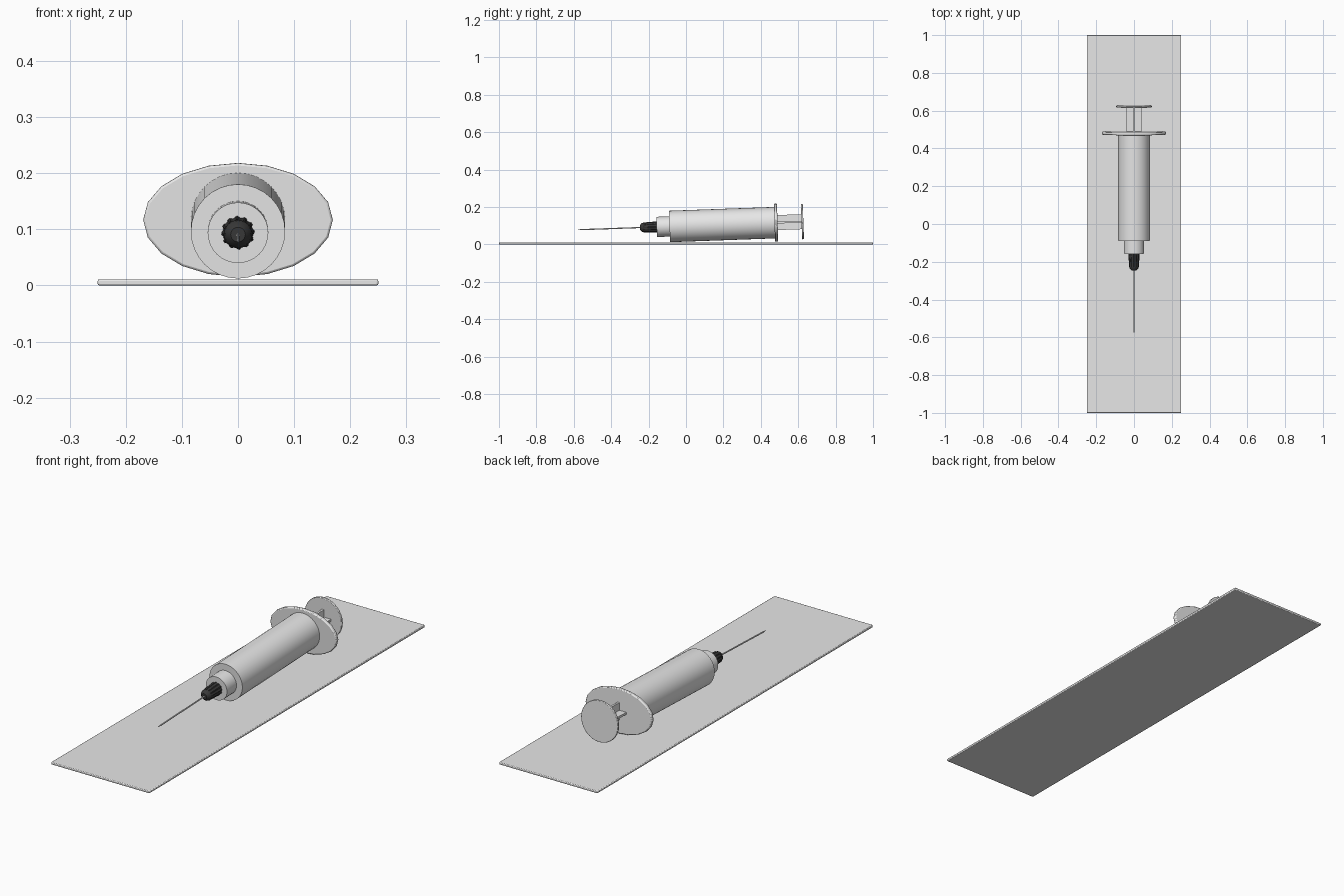
import bpy, bmesh, math
from mathutils import Matrix

if "Cube" in bpy.data.objects:
    bpy.data.objects.remove(bpy.data.objects["Cube"])

def material(name, c):
    m = bpy.data.materials.new(name)
    m.diffuse_color = (*c, 1)
    m.use_nodes = True
    m.node_tree.nodes["Principled BSDF"].inputs["Base Color"].default_value = m.diffuse_color
    return m

grey = material("light grey", (0.8, 0.8, 0.8))
black = material("black", (0.04, 0.04, 0.04))

# the syringe lies along y and tilts up slightly towards the plunger
TILT = Matrix.Translation((0, 0, 0.0995)) @ Matrix.Rotation(0.036, 4, 'X')

def finish(name, bm, mat, tilt=True, bevel=0, smooth=True):
    bmesh.ops.recalc_face_normals(bm, faces=bm.faces)
    me = bpy.data.meshes.new(name)
    bm.to_mesh(me)
    bm.free()
    ob = bpy.data.objects.new(name, me)
    bpy.context.collection.objects.link(ob)
    me.materials.append(mat)
    if tilt:
        ob.matrix_world = TILT
    if bevel:
        b = ob.modifiers.new("rounded edges", 'BEVEL')
        b.width, b.segments, b.limit_method = bevel, 2, 'ANGLE'
    if smooth:
        bpy.ops.object.select_all(action='DESELECT')
        ob.select_set(True)
        bpy.context.view_layer.objects.active = ob
        bpy.ops.object.shade_smooth_by_angle(angle=math.radians(35))
    return ob

def lathe(name, profile, mat, n=20, squash=1, rib=1, bevel=0):
    """Rings of (y, radius) joined along y; rib < 1 pulls in alternate pairs of points."""
    bm = bmesh.new()
    rings = []
    for y, r in profile:
        ring = []
        for i in range(n):
            a = math.tau * i / n
            k = r * (rib if i % 4 > 1 else 1)
            ring.append(bm.verts.new((k * math.cos(a), y, k * squash * math.sin(a))))
        rings.append(ring)
    for p, q in zip(rings, rings[1:]):
        for i in range(n):
            j = (i + 1) % n
            bm.faces.new((p[i], p[j], q[j], q[i]))
    bm.faces.new(rings[0])
    bm.faces.new(rings[-1])
    return finish(name, bm, mat, bevel=bevel)

def box(name, size, centre, mat, **kw):
    bm = bmesh.new()
    bmesh.ops.create_cube(bm, size=1, matrix=Matrix.Translation(centre) @ Matrix.Diagonal((*size, 1)))
    return finish(name, bm, mat, **kw)

# flat tray underneath
box("tray", (0.5, 2, 0.011), (0, 0, 0.0055), grey, tilt=False, bevel=0.003)

# barrel, nozzle and finger flange
lathe("barrel", [(-0.088, 0.084), (0.475, 0.084)], grey, n=32)
lathe("nozzle", [(-0.157, 0.054), (-0.08, 0.054)], grey, n=32)
lathe("finger_flange", [(0.473, 0.169), (0.490, 0.169)], grey, squash=0.6, bevel=0.004)

# plunger: cross-shaped rod and thumb disc
box("plunger_rib_flat", (0.08, 0.15, 0.01), (0, 0.55, 0), grey, smooth=False)
box("plunger_rib_upright", (0.01, 0.15, 0.08), (0, 0.55, 0), grey, smooth=False)
lathe("thumb_disc", [(0.618, 0.094), (0.628, 0.094)], grey, n=32, bevel=0.002)

# ribbed needle hub and needle
lathe("hub", [(-0.228, 0.026), (-0.15, 0.030)], black, n=48, rib=0.91)
lathe("hub_tip", [(-0.246, 0.013), (-0.236, 0.023), (-0.226, 0.025)], black, n=24)
lathe("needle", [(-0.578, 0.0008), (-0.56, 0.0033), (-0.24, 0.0033)], grey, n=10)
